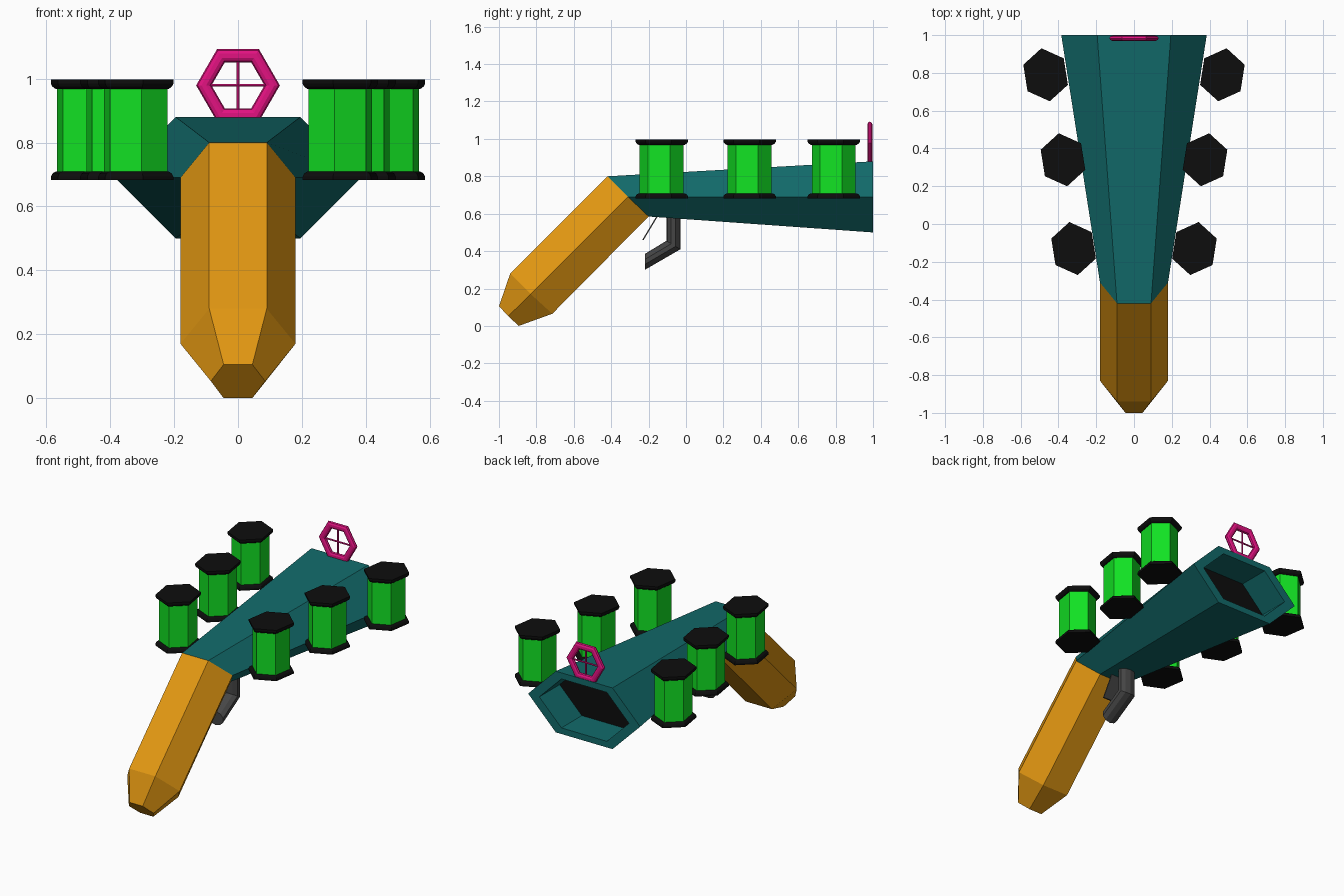
import bpy, bmesh, math
from mathutils import Vector, Matrix

if "Cube" in bpy.data.objects:
    bpy.data.objects.remove(bpy.data.objects["Cube"])


def material(name, rgb):
    m = bpy.data.materials.new(name)
    m.diffuse_color = (*rgb, 1)
    m.use_nodes = True
    m.node_tree.nodes["Principled BSDF"].inputs["Base Color"].default_value = m.diffuse_color
    return m


ORANGE = material("orange", (0.76, 0.31, 0.006))
TEAL = material("teal", (0.006, 0.145, 0.145))
GREEN = material("bright green", (0.006, 0.76, 0.017))
PINK = material("pink", (0.76, 0.006, 0.22))
BLACK = material("black", (0.004, 0.004, 0.004))
GRAY = material("dark gray", (0.06, 0.06, 0.06))


def loft(name, rings, mats, end_mat=0):
    """Skin a list of equal-length rings and close both ends."""
    bm = bmesh.new()
    loops = [[bm.verts.new(p) for p in r] for r in rings]
    n = len(loops[0])
    for a, b in zip(loops, loops[1:]):
        for i in range(n):
            j = (i + 1) % n
            bm.faces.new((a[i], a[j], b[j], b[i]))
    bm.faces.new(loops[0][::-1])
    bm.faces.new(loops[-1]).material_index = end_mat
    bmesh.ops.recalc_face_normals(bm, faces=bm.faces[:])
    me = bpy.data.meshes.new(name)
    bm.to_mesh(me)
    bm.free()
    for m in mats:
        me.materials.append(m)
    ob = bpy.data.objects.new(name, me)
    bpy.context.collection.objects.link(ob)
    return ob


def hexagon(top, mid, bot, wt, wm):
    """Six-sided section from (y, z) heights and half widths."""
    return [Vector((w, y, z)) for w, (y, z) in
            ((wt, top), (wm, mid), (wt, bot), (-wt, bot), (-wm, mid), (-wt, top))]


# Barrel: flares to the muzzle, then folds inward to a black floor
joint = hexagon((-0.42, 0.80), (-0.31, 0.69), (-0.20, 0.585), 0.09, 0.18)
muzzle = hexagon((1, 0.88), (1, 0.69), (1, 0.50), 0.195, 0.385)
centre = Vector((0, 1, 0.69))
rim = [centre + (p - centre) * 0.8 for p in muzzle]
floor = [p - Vector((0, 0.2, 0)) for p in rim]
loft("barrel", [joint, muzzle, rim, floor], [TEAL, BLACK], 1)

# Grip: slanted hexagonal bar with a tapered butt
loft("grip", [joint,
              hexagon((-0.94, 0.28), (-0.83, 0.17), (-0.715, 0.065), 0.09, 0.18),
              hexagon((-1.0, 0.105), (-0.95, 0.053), (-0.895, 0.0), 0.045, 0.085)],
     [ORANGE])


# Canisters: slightly flattened hexagons turned along the barrel sides
def can_ring(x, y, z, r, side):
    turn = Matrix.Rotation(math.radians(-9 * side), 3, 'Z')
    return [Vector((x, y, z)) + turn @ Vector((0.88 * r * math.sin(k * math.pi / 3),
                                               r * math.cos(k * math.pi / 3), 0))
            for k in range(6)]


for side, label in ((1, "right"), (-1, "left")):
    for i, (x, y) in enumerate(((0.468, 0.79), (0.376, 0.34), (0.32, -0.13))):
        def part(name, profile, mat):
            loft(f"{name}_{label}_{i + 1}",
                 [can_ring(x * side, y, z, r, side) for z, r in profile], [mat])
        part("canister", ((0.70, 0.119), (0.975, 0.119)), GREEN)
        part("top_cap", ((0.968, 0.124), (0.975, 0.136), (0.985, 0.142), (0.997, 0.142)), BLACK)
        part("bottom_cap", ((0.682, 0.142), (0.693, 0.142), (0.703, 0.136), (0.709, 0.124)), BLACK)

# Sight: hexagonal ring with cross hairs
SIGHT = Vector((0, 0.983, 0.979))
bpy.ops.mesh.primitive_torus_add(major_segments=6, minor_segments=10,
                                 major_radius=0.107, minor_radius=0.024)
sight = bpy.context.object
sight.name = "sight_ring"
sight.data.transform(Matrix.Translation(SIGHT) @ Matrix.Diagonal((1, 0.6, 1, 1))
                     @ Matrix.Rotation(math.pi / 2, 4, 'X'))
sight.data.materials.append(PINK)
for name, half, axis in (("vertical_hair", 0.092, None), ("horizontal_hair", 0.1, 'Y')):
    bpy.ops.mesh.primitive_cylinder_add(vertices=6, radius=0.005, depth=2 * half)
    hair = bpy.context.object
    hair.name = name
    turn = Matrix.Rotation(math.pi / 2, 4, axis) if axis else Matrix.Identity(4)
    hair.data.transform(Matrix.Translation(SIGHT) @ turn)
    hair.data.materials.append(PINK)


# Trigger guard: bent oval tube below the barrel, given by its front and back edges
def tube_ring(front, back, w=0.055, n=10):
    f, b = Vector((0, *front)), Vector((0, *back))
    mid, half = (f + b) / 2, (f - b) / 2
    return [mid + half * math.cos(2 * math.pi * k / n)
            + Vector((w * math.sin(2 * math.pi * k / n), 0, 0)) for k in range(n)]


loft("trigger_guard", [tube_ring((-0.03, 0.62), (-0.105, 0.62)),
                       tube_ring((-0.03, 0.41), (-0.105, 0.455)),
                       tube_ring((-0.22, 0.30), (-0.22, 0.385))], [GRAY])

# Trigger: thin slanted blade
loft("trigger_blade", [[Vector((sx * 0.04, y + sy * 0.004, z))
                        for sx, sy in ((-1, -1), (1, -1), (1, 1), (-1, 1))]
                       for y, z in ((-0.14, 0.61), (-0.23, 0.46))], [GRAY])
